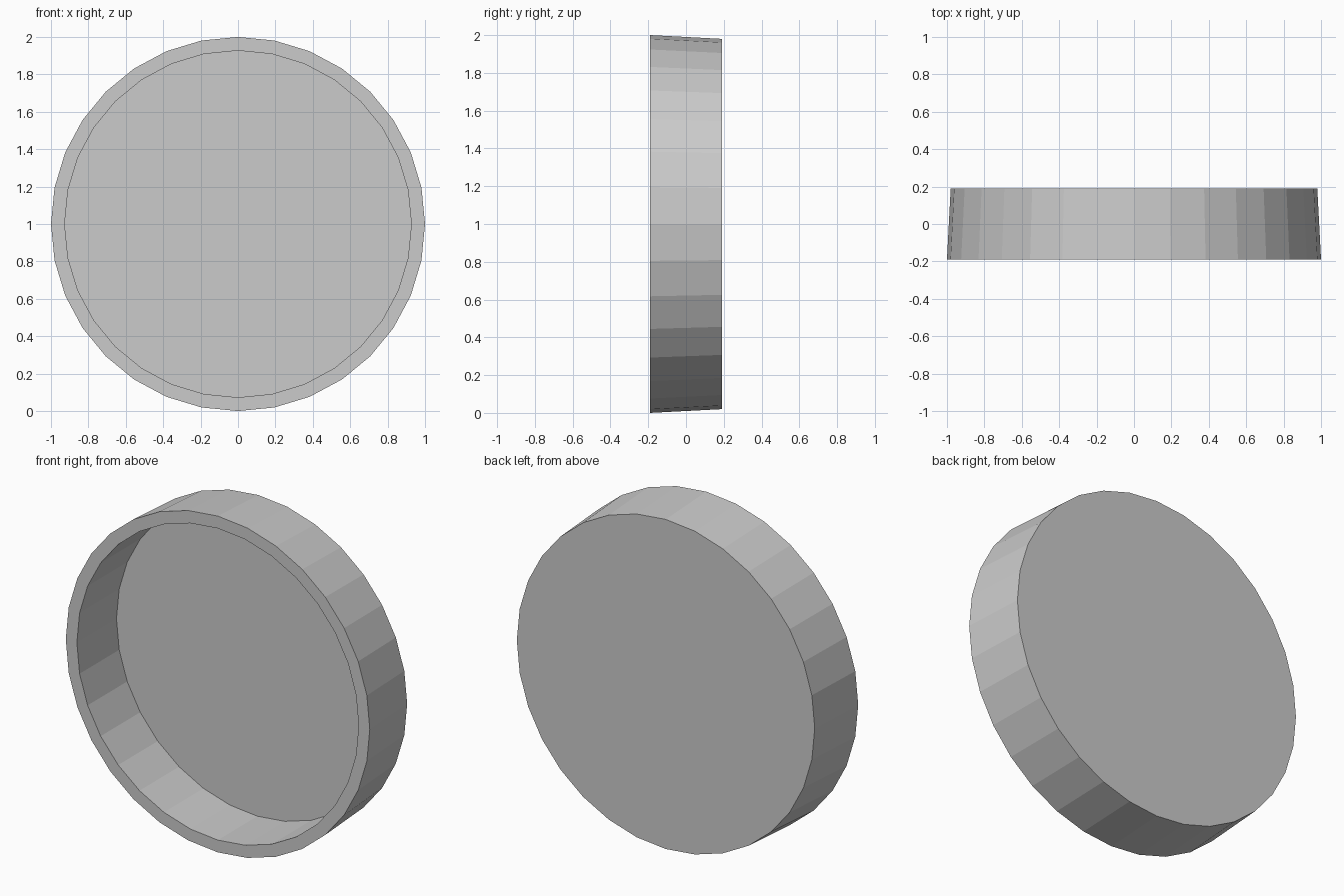
import bpy, bmesh, math

if "Cube" in bpy.data.objects:
    bpy.data.objects.remove(bpy.data.objects["Cube"])

SIDES = 32


def ring(bm, radius, y):
    """Upright ring of vertices around the y axis, centred at z = 1."""
    step = 2 * math.pi / SIDES
    return [bm.verts.new((radius * math.sin(i * step), y, 1 + radius * math.cos(i * step)))
            for i in range(SIDES)]


# Shallow round dish: (radius, y) from back cap, over the rim, to the inner floor
profile = [(0.98, 0.19), (1.0, -0.19), (0.927, -0.19), (0.927, 0.182)]

bm = bmesh.new()
rings = [ring(bm, r, y) for r, y in profile]
for a, b in zip(rings, rings[1:]):
    for i in range(SIDES):
        j = (i + 1) % SIDES
        bm.faces.new((a[i], a[j], b[j], b[i]))
bm.faces.new(rings[0])       # back cap
bm.faces.new(rings[-1])      # inner floor
bmesh.ops.recalc_face_normals(bm, faces=bm.faces)

mesh = bpy.data.meshes.new("round_dish")
bm.to_mesh(mesh)
bm.free()
dish = bpy.data.objects.new("round_dish", mesh)
bpy.context.collection.objects.link(dish)
